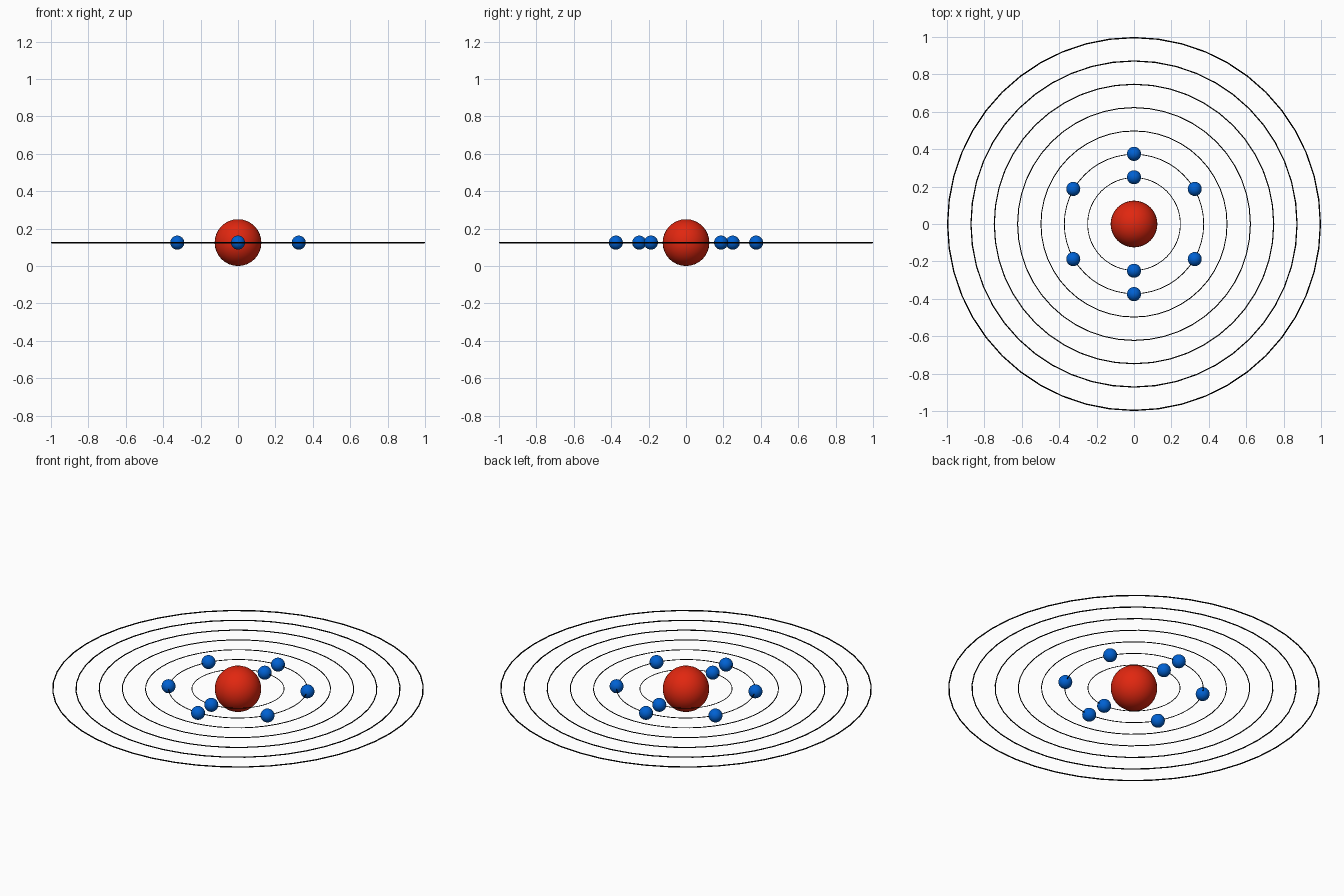
import bpy
from math import sin, cos, radians

if "Cube" in bpy.data.objects:
    bpy.data.objects.remove(bpy.data.objects["Cube"])

MID = 0.125  # height of the orbital plane


def material(name, rgb):
    m = bpy.data.materials.new(name)
    m.diffuse_color = (*rgb, 1)
    m.use_nodes = True
    m.node_tree.nodes["Principled BSDF"].inputs["Base Color"].default_value = m.diffuse_color
    return m


red = material("red", (0.75, 0.02, 0.005))
blue = material("blue", (0.0, 0.12, 0.65))
black = material("black", (0.0, 0.0, 0.0))


def finish(name, mat):
    ob = bpy.context.object
    ob.name = name
    ob.data.materials.append(mat)
    bpy.ops.object.shade_smooth_by_angle()


def ball(name, x, y, radius, mat):
    bpy.ops.mesh.primitive_uv_sphere_add(segments=32, ring_count=16,
                                         radius=radius, location=(x, y, MID))
    finish(name, mat)


# Nucleus
ball("nucleus", 0, 0, 0.125, red)

# Orbit rings: seven evenly spaced wires, slightly finer toward the centre
for i in range(7):
    outer = 0.25 + 0.125 * i
    wire = 0.0015 + 0.002 * outer
    bpy.ops.mesh.primitive_torus_add(major_segments=48, minor_segments=8,
                                     major_radius=outer - wire, minor_radius=wire,
                                     location=(0, 0, MID))
    finish(f"orbit_{i + 1}", black)

# Electrons: two on the first orbit, six on the second
for orbit, (radius, count) in enumerate(((0.25, 2), (0.375, 6)), 1):
    for k in range(count):
        a = radians(90 + 360 * k / count)
        ball(f"electron_{orbit}_{k + 1}", radius * cos(a), radius * sin(a), 0.0375, blue)
